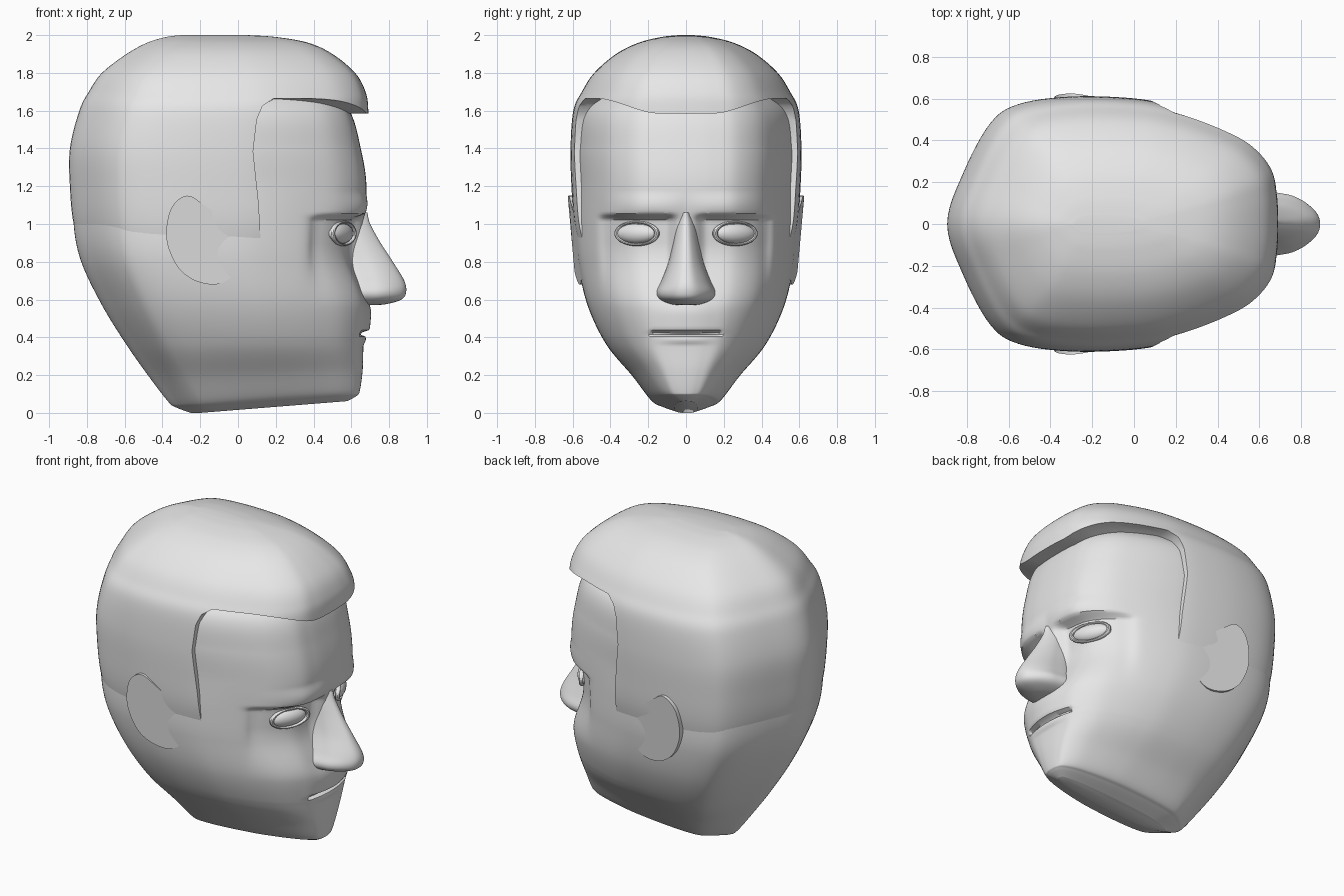
import bpy, bmesh, math

cube = bpy.data.objects.get("Cube")
if cube:
    bpy.data.objects.remove(cube, do_unlink=True)

grey = bpy.data.materials.new("plain_grey")
grey.use_nodes = True
colour = (0.8, 0.8, 0.8, 1)
grey.diffuse_color = colour
grey.node_tree.nodes["Principled BSDF"].inputs["Base Color"].default_value = colour


def finish(obj, name, angle=35):
    obj.name = name
    obj.data.materials.clear()
    obj.data.materials.append(grey)
    bpy.ops.object.select_all(action="DESELECT")
    obj.select_set(True)
    bpy.context.view_layer.objects.active = obj
    bpy.ops.object.shade_smooth_by_angle(angle=math.radians(angle))
    return obj


def spline(points, steps, closed=False):
    """Smooth path through tuples of any length."""
    n = len(points)
    pick = (lambda i: points[i % n]) if closed else (lambda i: points[min(max(i, 0), n - 1)])
    out = []
    for i in range(n if closed else n - 1):
        for s in range(steps):
            t = s / steps
            out.append([b + t * ((c - a) / 2 + t * (a - 2.5 * b + 2 * c - d / 2
                        + t * (1.5 * (b - c) + (d - a) / 2)))
                        for a, b, c, d in zip(*(pick(i + k) for k in (-1, 0, 1, 2)))])
    return out if closed else out + [list(points[-1])]


def mesh_from_rings(name, rings):
    bm = bmesh.new()
    loops = [[bm.verts.new(p) for p in ring] for ring in rings]
    for low, high in zip(loops, loops[1:]):
        for i in range(len(low)):
            bm.faces.new((low[i - 1], low[i], high[i], high[i - 1]))
    bm.faces.new(loops[0])
    bm.faces.new(loops[-1])
    bmesh.ops.recalc_face_normals(bm, faces=bm.faces)
    mesh = bpy.data.meshes.new(name)
    bm.to_mesh(mesh)
    bm.free()
    obj = bpy.data.objects.new(name, mesh)
    bpy.context.collection.objects.link(obj)
    return obj


def loft(name, rows, half, row_steps, steps, shape=lambda x, y, z: (x, y, z)):
    """Rows are height, back, front and half width; half is a unit outline."""
    outline = spline(half + [(u, -w) for u, w in reversed(half[1:-1])], steps, True)
    rings = []
    for z, back, front, width in spline(rows, row_steps):
        mid, reach = (front + back) / 2, (front - back) / 2
        rings.append([shape(mid + u * reach, w * width, z) for u, w in outline])
    return mesh_from_rings(name, rings)


def step(v, low, high):
    t = min(max((v - low) / (high - low), 0), 1)
    return t * t * (3 - 2 * t)


def bump(v, centre, radius):
    return max(0, 1 - ((v - centre) / radius) ** 2) ** 2


def face_shape(x, y, z):
    """Sloping jaw, brow, eye sockets and lips."""
    a = abs(y)
    socket = step(z, .55, .9) * (1 - step(z, 1.02, 1.06)) * step(a, .03, .11) * (1 - step(a, .4, .5))
    brow = bump(z, 1.09, .09) * bump(a, .2, .3)
    upper_lip = step(z, .415, .435) * (1 - step(z, .52, .66)) * bump(a, 0, .26)
    lower_lip = bump(z, .385, .04) * bump(a, 0, .2)
    groove = bump(z, .422, .02) * (1 - step(a, .17, .2))
    move = .02 * brow - .06 * socket + .025 * upper_lip + .01 * lower_lip - .03 * groove
    lift = .08 * max(0, x + .2) * max(0, 1 - z / .4)
    return x + move * step(x, .3, .45), y, z + lift


skull_outline = [(1, 0), (.99, .25), (.95, .46), (.82, .66), (.63, .8), (.38, .92), (.13, .985),
                 (-.25, 1), (-.57, .94), (-.74, .79), (-.9, .41), (-1, 0)]

# Head with the face
head_rows = [(0, -.25, .58, .06), (.03, -.33, .63, .14), (.06, -.37, .645, .19),
             (.19, -.47, .66, .285), (.36, -.59, .665, .42), (.57, -.72, .68, .52),
             (.8, -.83, .65, .57), (1, -.87, .66, .58), (1.2, -.86, .68, .575),
             (1.4, -.85, .65, .58), (1.6, -.78, .59, .55), (1.75, -.6, .45, .4)]
finish(loft("head", head_rows, skull_outline, 18, 8, face_shape), "head")

# Hair, cut open around the face
hair_rows = [(.8, -.81, .6, .55), (1, -.87, .69, .59), (1.2, -.89, .69, .605),
             (1.4, -.89, .69, .61), (1.6, -.84, .69, .595), (1.7, -.79, .675, .55),
             (1.8, -.72, .62, .485), (1.9, -.59, .5, .37), (1.96, -.48, .37, .25),
             (1.99, -.38, .2, .13), (2, -.3, .05, .04)]
hair = loft("hair", hair_rows, skull_outline, 8, 6)
hairline = [(.13, .7), (.11, 1.1), (.08, 1.38), (.1, 1.55), (.13, 1.62), (.19, 1.66), (1, 1.66), (1, .7)]
rings = []
for i in range(-20, 21):
    y = i * .04
    top = 1.585 + .08 * step(abs(y), .14, .48)
    rings.append([(x, y, z * top / 1.66) for x, z in hairline])
cutter = mesh_from_rings("face_opening_cutter", rings)
cutter.hide_render = True
cut = hair.modifiers.new("face_opening", "BOOLEAN")
cut.object = cutter
cut.operation = "DIFFERENCE"
cut.solver = "EXACT"
bpy.context.view_layer.objects.active = hair
bpy.ops.object.modifier_apply(modifier=cut.name)
bpy.data.objects.remove(cutter, do_unlink=True)
finish(hair, "hair")

# Nose
nose_rows = [(.57, .5, .7, .03), (.575, .5, .78, .08), (.6, .5, .865, .13), (.64, .5, .89, .145),
             (.7, .5, .88, .12), (.8, .5, .82, .085), (.9, .5, .755, .065), (1, .5, .7, .05),
             (1.06, .5, .685, .03)]
nose_outline = [(1, 0), (.9, .4), (.54, .8), (.1, 1), (-.6, 1), (-1, 0)]
finish(loft("nose", nose_rows, nose_outline, 6, 6), "nose", 50)

ear_outline = [(-.18, 1.1), (-.27, 1.15), (-.35, 1.09), (-.38, .96), (-.36, .85), (-.3, .75),
               (-.2, .69), (-.08, .69), (.02, .8), (-.04, .98)]

for side, word in ((1, "left"), (-1, "right")):
    # Eyeball and lids
    yaw = side * math.radians(28)
    bpy.ops.mesh.primitive_uv_sphere_add(segments=32, ring_count=16, location=(.54, side * .26, .95),
                                         rotation=(0, 0, yaw))
    eye = bpy.context.object
    eye.scale = (.05, .12, .055)
    finish(eye, word + "_eye")
    bpy.ops.mesh.primitive_torus_add(major_segments=40, minor_segments=10, major_radius=.12,
                                     minor_radius=.014, location=(.558, side * .26, .95),
                                     rotation=(0, math.pi / 2, yaw))
    lids = bpy.context.object
    lids.scale = (.5, 1, 1)
    finish(lids, word + "_eyelids")

    # Ear plate, sinking into the head towards the front
    rim = spline(ear_outline, 5, True)
    rings = [[(x, side * (.585 + .09 * (z - .69) - .13 * max(0, x + .3) - depth), z) for x, z in rim]
             for depth in (.08, 0)]
    finish(mesh_from_rings("ear", rings), word + "_ear")
